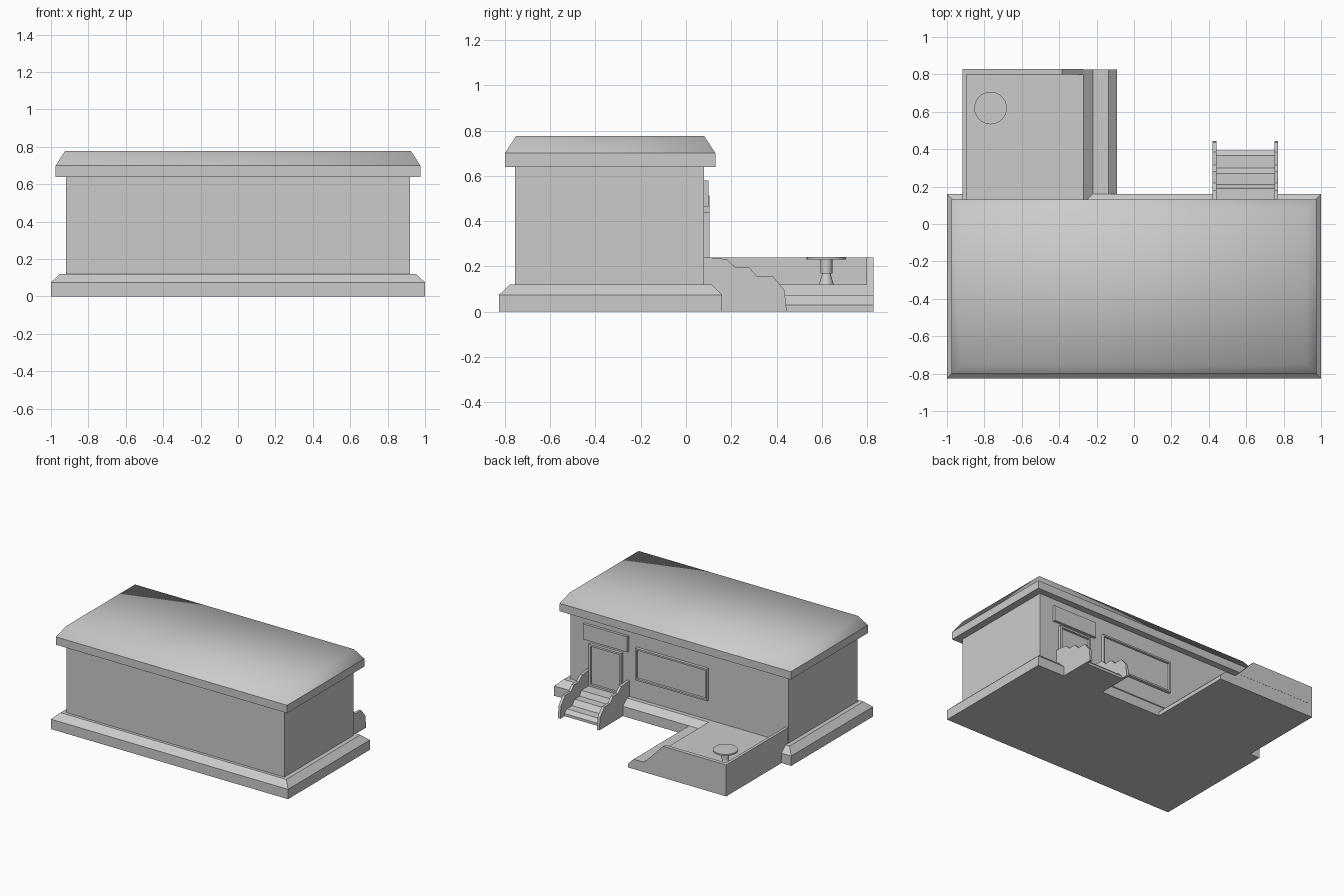
import bpy, bmesh
from mathutils import Vector

if "Cube" in bpy.data.objects:
    bpy.data.objects.remove(bpy.data.objects["Cube"])


def add(name, bm):
    bmesh.ops.recalc_face_normals(bm, faces=bm.faces[:])
    me = bpy.data.meshes.new(name)
    bm.to_mesh(me)
    bm.free()
    ob = bpy.data.objects.new(name, me)
    bpy.context.collection.objects.link(ob)
    return ob


def prism(name, profile, axis, a, b):
    """Extrude a 2D profile along x (profile is y,z) or y (profile is x,z)."""
    bm = bmesh.new()
    put = (lambda p, t: (t, p[0], p[1])) if axis == 'x' else (lambda p, t: (p[0], t, p[1]))
    f = bm.faces.new([bm.verts.new(put(p, a)) for p in profile])
    r = bmesh.ops.extrude_face_region(bm, geom=[f])
    d = Vector((b - a, 0, 0)) if axis == 'x' else Vector((0, b - a, 0))
    bmesh.ops.translate(bm, vec=d, verts=[v for v in r['geom'] if isinstance(v, bmesh.types.BMVert)])
    return add(name, bm)


def box(name, x0, x1, y0, y1, z0, z1):
    return prism(name, [(x0, z0), (x1, z0), (x1, z1), (x0, z1)], 'y', y0, y1)


def slab(name, x, y0, y1, levels):
    """Stacked rectangles: levels are (z, inset)."""
    bm = bmesh.new()
    rings = []
    for z, i in levels:
        rings.append([bm.verts.new(c) for c in ((-x + i, y0 + i, z), (x - i, y0 + i, z),
                                                (x - i, y1 - i, z), (-x + i, y1 - i, z))])
    for lo, hi in zip(rings, rings[1:]):
        for k in range(4):
            bm.faces.new((lo[k], lo[k - 3], hi[k - 3], hi[k]))
    bm.faces.new(rings[0])
    bm.faces.new(rings[-1])
    return add(name, bm)


def framed_panel(name, x0, x1, z0, z1, border, y1=0.103, depth=0.015):
    """Panel on the rear wall with a raised border."""
    ob = box(name, x0, x1, 0.07, y1, z0, z1)
    bm = bmesh.new()
    bm.from_mesh(ob.data)
    f = max(bm.faces, key=lambda f: f.calc_center_median().y)
    bmesh.ops.inset_region(bm, faces=[f], thickness=border)
    bmesh.ops.inset_region(bm, faces=[f], thickness=0.002, depth=-depth)
    bm.to_mesh(ob.data)
    bm.free()


# Main building
slab("plinth", 1.0, -0.825, 0.16, [(0, 0), (0.075, 0), (0.12, 0.047)])
box("walls", -0.92, 0.92, -0.755, 0.08, 0.1, 0.66)
roof = slab("roof", 0.975, -0.80, 0.13, [(0.64, 0), (0.70, 0), (0.777, 0.05)])
for p in roof.data.polygons:
    p.use_smooth = True
for e in roof.data.edges:
    if min(roof.data.vertices[v].co.z for v in e.vertices) < 0.71:
        e.use_edge_sharp = max(roof.data.vertices[v].co.z for v in e.vertices) < 0.71

# Door, window and blank sign board on the rear wall
framed_panel("door", 0.475, 0.75, 0.12, 0.44, 0.02)
framed_panel("window", -0.247, 0.36, 0.27, 0.513, 0.018)
box("sign_board", 0.427, 0.80, 0.07, 0.10, 0.462, 0.58)

# Entrance stairs with stepped cheek walls
cheek = [(0.07, 0), (0.445, 0), (0.435, 0.095), (0.385, 0.155), (0.315, 0.155),
         (0.28, 0.195), (0.22, 0.195), (0.18, 0.232), (0.10, 0.24), (0.07, 0.24)]
for side, x in (("left", 0.42), ("right", 0.75)):
    prism("stair_cheek_" + side, cheek, 'x', x, x + 0.02)
steps = [(0.07, 0), (0.392, 0), (0.392, 0.02), (0.365, 0.045), (0.30, 0.045), (0.27, 0.083),
         (0.21, 0.083), (0.19, 0.12), (0.07, 0.12)]
prism("stair_treads", steps, 'x', 0.435, 0.755)

# Terrace with sloped steps and low parapets
terrace = [(-0.915, 0), (-0.09, 0), (-0.09, 0.03), (-0.137, 0.075), (-0.22, 0.075),
           (-0.27, 0.12), (-0.915, 0.12)]
prism("terrace_floor", terrace, 'y', 0.07, 0.827)
prism("parapet_side", [(0.07, 0), (0.828, 0), (0.828, 0.23), (0.82, 0.24), (0.07, 0.24)],
      'x', -0.918, -0.896)
prism("parapet_end", [(-0.918, 0.1), (-0.27, 0.1), (-0.27, 0.12), (-0.385, 0.24), (-0.918, 0.24)],
      'y', 0.798, 0.828)

# Round table
for name, r0, r1, z0, z1 in (("table_foot", 0.034, 0.018, 0.115, 0.17),
                             ("table_post", 0.026, 0.026, 0.168, 0.232),
                             ("table_top", 0.087, 0.087, 0.230, 0.241)):
    bpy.ops.mesh.primitive_cone_add(vertices=32, radius1=r0, radius2=r1, depth=z1 - z0,
                                    location=(-0.767, 0.62, (z0 + z1) / 2))
    bpy.context.object.name = name
    bpy.ops.object.shade_smooth_by_angle()
